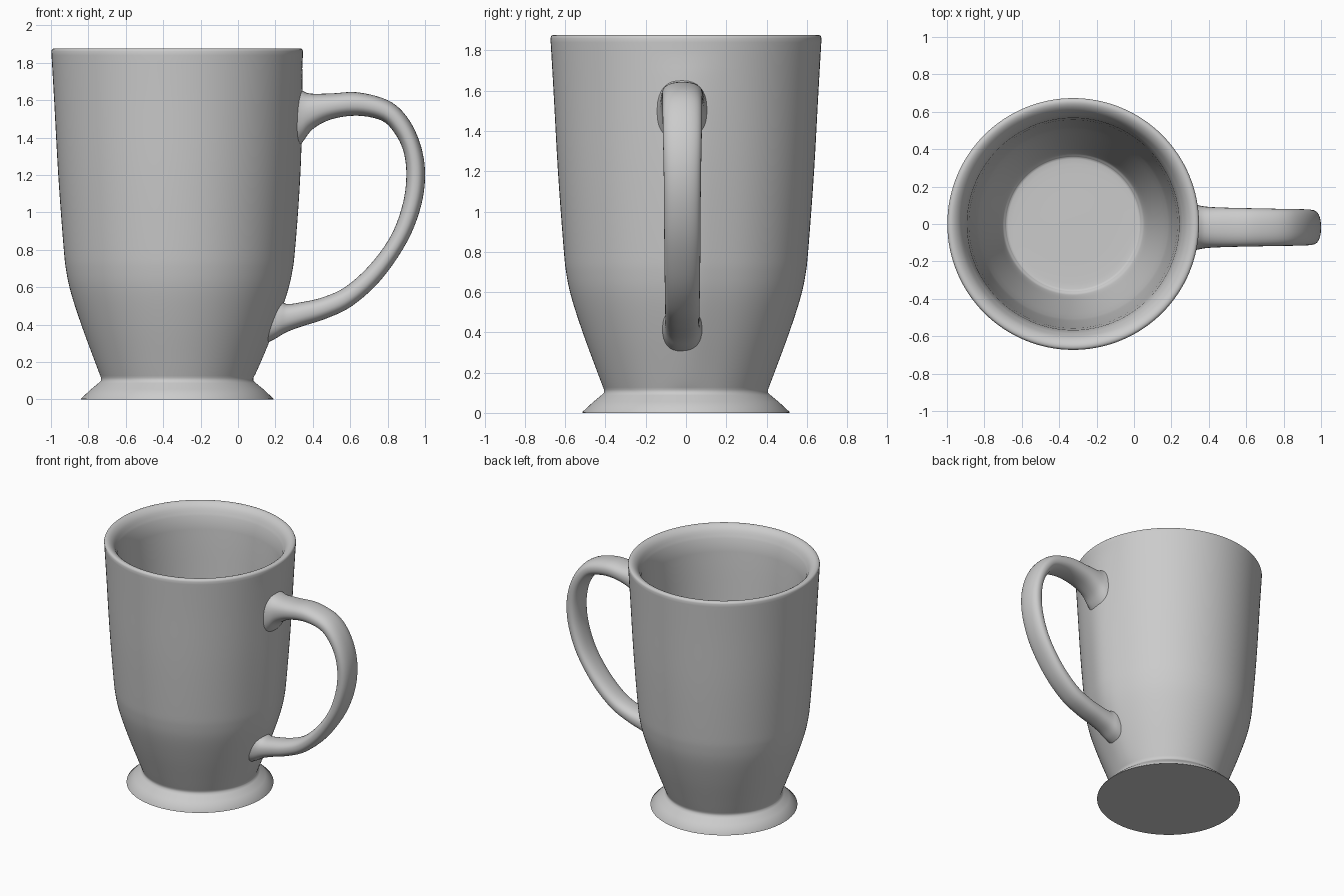
import bpy, bmesh, math
from mathutils import Vector

if "Cube" in bpy.data.objects:
    bpy.data.objects.remove(bpy.data.objects["Cube"])

AXIS_X = -0.325


def smooth_curve(points, steps):
    """Catmull-Rom interpolation through tuples of any size."""
    pts = [Vector(p) for p in points]
    out = []
    for i in range(len(pts) - 1):
        a, b = pts[max(i - 1, 0)], pts[i]
        c, d = pts[i + 1], pts[min(i + 2, len(pts) - 1)]
        for s in range(steps):
            t = s / steps
            out.append(0.5 * (2 * b + (c - a) * t + (2 * a - 5 * b + 4 * c - d) * t ** 2
                              + (3 * b - a - 3 * c + d) * t ** 3))
    return out + [pts[-1]]


def loft(name, rings, angle):
    """Skin a list of equal-length point rings and cap both ends."""
    bm = bmesh.new()
    loops = [[bm.verts.new(p) for p in ring] for ring in rings]
    n = len(loops[0])
    for a, b in zip(loops, loops[1:]):
        for i in range(n):
            j = (i + 1) % n
            bm.faces.new((a[i], a[j], b[j], b[i]))
    bm.faces.new(loops[0][::-1])
    bm.faces.new(loops[-1])
    bmesh.ops.recalc_face_normals(bm, faces=bm.faces)
    mesh = bpy.data.meshes.new(name)
    bm.to_mesh(mesh)
    bm.free()
    obj = bpy.data.objects.new(name, mesh)
    bpy.context.collection.objects.link(obj)
    bpy.ops.object.select_all(action='DESELECT')
    obj.select_set(True)
    bpy.context.view_layer.objects.active = obj
    bpy.ops.object.shade_smooth_by_angle(angle=math.radians(angle))


# Cup: foot, outer wall, rim, inner wall and floor as one revolved profile (r, z)
foot = [(0.515, 0), (0.515, 0.004), (0.46, 0.055), (0.42, 0.088), (0.407, 0.1)]
outer = smooth_curve([(0.407, 0.115), (0.443, 0.21), (0.513, 0.4), (0.568, 0.57),
                      (0.594, 0.69), (0.608, 0.82), (0.636, 1.2), (0.658, 1.6),
                      (0.672, 1.84)], 5)
rim = smooth_curve([(0.673, 1.862), (0.666, 1.874), (0.648, 1.877), (0.625, 1.866),
                    (0.602, 1.84), (0.58, 1.79)], 3)
inner = smooth_curve([(0.567, 1.72), (0.557, 1.55), (0.542, 1.2), (0.518, 0.82),
                      (0.50, 0.69), (0.465, 0.54), (0.415, 0.35), (0.385, 0.245),
                      (0.365, 0.212), (0.32, 0.2), (0.05, 0.2)], 4)
SEG = 128
angles = [2 * math.pi * i / SEG for i in range(SEG)]


def bulge(a, z):
    """Soft swelling of the outer wall between the handle roots."""
    a = min(a, 2 * math.pi - a)
    t = min(max((z - 0.12) / 1.65, 0), 1)
    return 0.024 * math.exp(-(a / 0.22) ** 2) * math.sin(math.pi * t) ** 0.6


rings = []
for k, (r, z) in enumerate(tuple(p) for p in foot + outer + rim + inner):
    on_wall = len(foot) <= k < len(foot) + len(outer)
    ring = []
    for a in angles:
        q = r + (bulge(a, z) if on_wall else 0)
        ring.append((AXIS_X + q * math.cos(a), q * math.sin(a), z))
    rings.append(ring)
loft("cup", rings, 65)

# Handle: stations of outer edge (x, z), inner edge (x, z); half widths alongside
edges = [(0.31, 1.67, 0.31, 1.33), (0.345, 1.65, 0.345, 1.375), (0.39, 1.635, 0.40, 1.445),
         (0.50, 1.636, 0.50, 1.498), (0.64, 1.642, 0.64, 1.517), (0.80, 1.60, 0.77, 1.49),
         (0.90, 1.515, 0.84, 1.42), (0.97, 1.38, 0.885, 1.325), (1.0, 1.22, 0.90, 1.20),
         (0.98, 1.04, 0.882, 1.05), (0.905, 0.845, 0.82, 0.88), (0.765, 0.64, 0.71, 0.725),
         (0.61, 0.50, 0.575, 0.602), (0.47, 0.432, 0.45, 0.545), (0.34, 0.39, 0.34, 0.52),
         (0.26, 0.36, 0.27, 0.51), (0.20, 0.325, 0.24, 0.52), (0.15, 0.30, 0.20, 0.54)]
widths = [0.128, 0.118, 0.11, 0.105, 0.102, 0.099, 0.098, 0.096, 0.093,
          0.091, 0.09, 0.088, 0.086, 0.085, 0.085, 0.088, 0.095, 0.1]


def rounded(v):
    return math.copysign(abs(v) ** 0.85, v)


rings = []
for xo, zo, xi, zi, w in smooth_curve([(*e, w) for e, w in zip(edges, widths)], 5):
    ring = []
    for i in range(32):
        a = 2 * math.pi * i / 32
        u = 0.5 + 0.5 * rounded(math.cos(a))
        y = -0.018 + w * rounded(math.sin(a))
        ring.append((xi + (xo - xi) * u, y, zi + (zo - zi) * u))
    rings.append(ring)
loft("handle", rings, 60)
